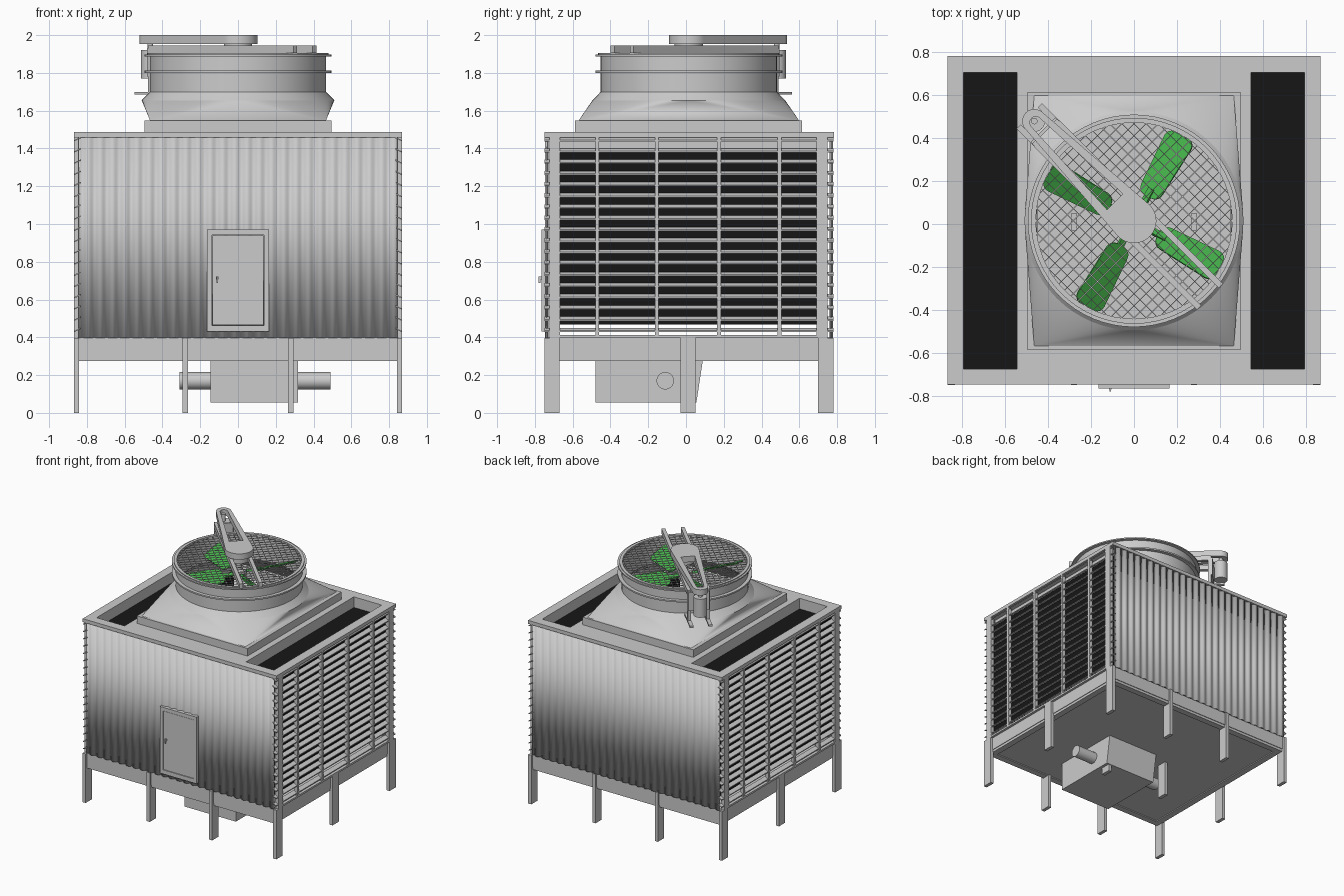
import bpy, bmesh, math
from mathutils import Matrix, Vector

if "Cube" in bpy.data.objects:
    bpy.data.objects.remove(bpy.data.objects["Cube"])

def material(name, col):
    m = bpy.data.materials.new(name)
    m.diffuse_color = (*col, 1)
    m.use_nodes = True
    m.node_tree.nodes["Principled BSDF"].inputs["Base Color"].default_value = m.diffuse_color
    return m

GREEN = material("green", (0.06, 0.45, 0.07))
BLACK = material("black", (0.008, 0.008, 0.008))
CY = 0.015  # fan axis offset in y
ARM = Matrix.Translation((0, CY, 0)) @ Matrix.Rotation(math.radians(135), 4, 'Z')

def finish(name, bm, mat=None, smooth=False):
    bmesh.ops.recalc_face_normals(bm, faces=bm.faces)
    me = bpy.data.meshes.new(name)
    bm.to_mesh(me)
    bm.free()
    ob = bpy.data.objects.new(name, me)
    bpy.context.collection.objects.link(ob)
    if mat:
        me.materials.append(mat)
    if smooth:
        bpy.context.view_layer.objects.active = ob
        bpy.ops.object.select_all(action='DESELECT')
        ob.select_set(True)
        bpy.ops.object.shade_smooth_by_angle(angle=math.radians(35))
    return ob

def add_box(bm, b, mtx=Matrix()):
    x0, x1, y0, y1, z0, z1 = b
    m = Matrix.Translation(((x0+x1)/2, (y0+y1)/2, (z0+z1)/2)) @ Matrix.Diagonal((x1-x0, y1-y0, z1-z0, 1))
    bmesh.ops.create_cube(bm, size=1, matrix=mtx @ m)

def boxes(name, items, mat=None, mtx=Matrix()):
    bm = bmesh.new()
    for b in items:
        add_box(bm, b, mtx)
    return finish(name, bm, mat)

def cylinder(name, r, z0, z1, mtx=Matrix(), mat=None, n=32):
    bm = bmesh.new()
    bmesh.ops.create_cone(bm, cap_ends=True, segments=n, radius1=r, radius2=r, depth=z1-z0,
                          matrix=mtx @ Matrix.Translation((0, 0, (z0+z1)/2)))
    return finish(name, bm, mat, True)

def prism(bm, pts, vec):
    f = bm.faces.new([bm.verts.new(p) for p in pts])
    ext = bmesh.ops.extrude_face_region(bm, geom=[f])
    bmesh.ops.translate(bm, vec=vec, verts=[v for v in ext['geom'] if isinstance(v, bmesh.types.BMVert)])

def frame(x0, x1, y0, y1, z0, z1, w):
    return [(x0, x1, y0, y0+w, z0, z1), (x0, x1, y1-w, y1, z0, z1),
            (x0, x0+w, y0+w, y1-w, z0, z1), (x1-w, x1, y0+w, y1-w, z0, z1)]

# Legs, base frame and basin floor
boxes("legs", [(x-.014, x+.014, y-.04, y+.04, 0, .397)
               for x in (-.855, -.28, .28, .855) for y in (-.71, .01, .74)])
boxes("base_beams", frame(-.85, .85, -.735, .765, .295, .40, .02) + frame(-.845, .845, -.73, .76, .275, .295, .05))
boxes("basin_floor", [(-.835, .835, -.72, .75, .283, .31)])

# Sump with sloped back and cross pipe
bm = bmesh.new()
prism(bm, [(-.145, -.48, .055), (-.145, .055, .055), (-.145, .09, .285), (-.145, -.48, .285)], (.462, 0, 0))
finish("sump", bm)
cylinder("sump_pipe", .046, -.31, .49,
         Matrix.Translation((0, -.11, .17)) @ Matrix.Rotation(math.pi/2, 4, 'Y'))

# Corrugated front and back walls
for name, y in (("front_wall", -.737), ("back_wall", .769)):
    bm = bmesh.new()
    n, per = 26, 8
    prev = None
    for i in range(n*per + 1):
        x = -.842 + 1.684*i/(n*per)
        yy = y + .007*math.sin(2*math.pi*i/per)
        cur = [bm.verts.new((x, yy, z)) for z in (.397, 1.465)]
        if prev:
            bm.faces.new((prev[0], cur[0], cur[1], prev[1]))
        prev = cur
    ob = finish(name, bm, None, True)
    s = ob.modifiers.new("thickness", 'SOLIDIFY')
    s.thickness, s.offset = .006, 0

# Louvred sides: slanted blades, posts, mullions and dark fill
for side, s in (("right", 1), ("left", -1)):
    bm = bmesh.new()
    for i in range(18):
        z = .428 + i*.0594
        prism(bm, [(s*.866, -.75, z), (s*.866, -.75, z+.007),
                   (s*.835, -.75, z+.022), (s*.835, -.75, z+.015)], (0, 1.53, 0))
    finish(side + "_louvre_blades", bm)
    lo, hi = sorted((s*.838, s*.869))
    boxes(side + "_posts", [(lo, hi, -.722, -.667, .397, 1.465), (lo, hi, .692, .75, .397, 1.465)]
          + [(lo, hi, y-.01, y+.01, .397, 1.465) for y in (-.47, -.155, .175, .495)]
          + [(lo, hi, -.72, .75, .397, .412)])
    lo, hi = sorted((s*.546, s*.825))
    boxes(side + "_fill", [(lo, hi, -.70, .73, .468, 1.40)], BLACK)
    a, b = sorted((s*.53, s*.545))
    c, d = sorted((s*.795, s*.81))
    boxes(side + "_opening_lining", [(a, b, -.69, .72, 1.39, 1.46), (c, d, -.69, .72, 1.39, 1.46),
                                     (a, d, -.69, -.675, 1.39, 1.46), (a, d, .705, .72, 1.39, 1.46)])

# Roof deck around the two intakes and the fan opening
boxes("roof_deck", [(-.869, .869, -.748, -.675, 1.458, 1.486), (-.869, .869, .705, .783, 1.458, 1.486)]
      + [(min(s*a, s*b), max(s*a, s*b), -.675, .705, 1.458, 1.486) for s in (1, -1) for a, b in ((.795, .869), (.45, .545))]
      + [(-.45, .45, -.675, -.54, 1.458, 1.486), (-.45, .45, .57, .705, 1.458, 1.486)])
boxes("fan_curb", frame(-.496, .496, -.587, .615, 1.486, 1.547, .045))

# Access door
boxes("door_frame", [(-.165, -.137, -.766, -.73, .43, .97), (.137, .165, -.766, -.73, .43, .97),
                     (-.137, .137, -.766, -.73, .43, .463), (-.137, .137, -.766, -.73, .942, .97)])
boxes("door_panel", [(-.134, .134, -.763, -.73, .466, .939)])
boxes("door_handle", [(-.116, -.104, -.772, -.76, .705, .722), (-.114, -.107, -.780, -.770, .688, .722)])

# Square to round hood
bm = bmesh.new()
N = 64
hx, y0, y1 = .465, -.57, .60
corners = [bm.verts.new(p) for p in ((hx, y1, 1.546), (-hx, y1, 1.546), (-hx, y0, 1.546), (hx, y0, 1.546))]
ring = [bm.verts.new((.51*math.cos(2*math.pi*i/N), CY+.51*math.sin(2*math.pi*i/N), 1.655)) for i in range(N)]
for i in range(N):
    bm.faces.new((corners[i*4//N], ring[i], ring[(i+1) % N]))
for q in range(4):
    bm.faces.new((corners[q-1], corners[q], ring[q*N//4]))
finish("hood", bm, None, True)

# Fan stack, lathed with its flanges
def lathe(name, profile, n=64):
    bm = bmesh.new()
    rings = [[bm.verts.new((r*math.cos(2*math.pi*i/n), CY+r*math.sin(2*math.pi*i/n), z)) for i in range(n)]
             for r, z in profile]
    for a, b in zip(rings, rings[1:] + rings[:1]):
        for i in range(n):
            bm.faces.new((a[i], a[(i+1) % n], b[(i+1) % n], b[i]))
    return finish(name, bm, None, True)

lathe("fan_stack", [(.51, 1.655), (.486, 1.679), (.467, 1.70), (.467, 1.80), (.495, 1.80), (.495, 1.812),
                    (.467, 1.812), (.467, 1.888), (.495, 1.888), (.495, 1.898), (.48, 1.898), (.48, 1.905),
                    (.457, 1.905), (.457, 1.70), (.50, 1.655)])

# Diamond wire guard
bm = bmesh.new()
for ang in (45, 135):
    m = Matrix.Translation((0, CY, 0)) @ Matrix.Rotation(math.radians(ang), 4, 'Z')
    for k in range(-11, 12):
        o = k*.04
        h = math.sqrt(.464**2 - o*o)
        add_box(bm, (-h, h, o-.002, o+.002, 1.896, 1.900), m)
finish("wire_guard", bm)

# Fan blades, hub and shaft
AX = Matrix.Translation((0, CY, 0))
bm = bmesh.new()
for k in range(4):
    m = (AX @ Matrix.Translation((0, 0, 1.80)) @ Matrix.Rotation(math.radians(61+90*k), 4, 'Z')
         @ Matrix.Rotation(math.radians(-32), 4, 'X'))
    outline = [(.13, -.062), (.455, -.085), (.455, .085), (.13, .062)]
    new = [bm.verts.new(m @ Vector((x, y, 0))) for x, y in outline]
    bm.faces.new(new)
    bmesh.ops.bevel(bm, geom=new, offset=.04, segments=4, affect='VERTICES', profile=.5)
    add_box(bm, (.04, .17, -.016, .016, -.008, .008), m)
ob = finish("fan_blades", bm, GREEN)
ob.modifiers.new("thickness", 'SOLIDIFY').thickness = .008
cylinder("fan_hub", .055, 1.77, 1.83, AX)
cylinder("fan_shaft", .02, 1.74, 1.96, AX)
cylinder("bearing_housing", .075, 1.905, 1.955, AX)

# Drive support beams (local +x runs to the motor)
boxes("support_beams", [(-.50, .575, s*.072-.014, s*.072+.014, 1.905, 1.945) for s in (1, -1)], None, ARM)

# Belt guard: hull of two circles with a slot
R, r, D = .104, .056, .657
a = math.acos((R-r)/D)
outer = [(R*math.cos(t), R*math.sin(t)) for t in [a+(2*math.pi-2*a)*i/32 for i in range(33)]]
outer += [(D+r*math.cos(t), r*math.sin(t)) for t in [-a+2*a*i/20 for i in range(21)]]
inner = [(.125, -.052), (.125, .052)] + [(D-.01+.028*math.sin(t), .028*math.cos(t)) for t in [math.pi*i/10 for i in range(11)]]
bm = bmesh.new()
edges = []
for loop in (outer, inner):
    vs = [bm.verts.new(ARM @ Vector((x, y, 1.953))) for x, y in loop]
    edges += [bm.edges.new((vs[i-1], vs[i])) for i in range(len(vs))]
bmesh.ops.triangle_fill(bm, edges=edges, use_beauty=True)
ext = bmesh.ops.extrude_face_region(bm, geom=bm.faces[:])
bmesh.ops.translate(bm, vec=(0, 0, .047), verts=[v for v in ext['geom'] if isinstance(v, bmesh.types.BMVert)])
finish("belt_guard", bm, None, True)

# Motor with mounting plates and feet
MOT = ARM @ Matrix.Translation((D, 0, 0))
cylinder("motor", .05, 1.77, 1.92, MOT)
cylinder("motor_shaft", .015, 1.90, 1.975, MOT)
boxes("motor_plate", [(.585, .60, -.08, .08, 1.78, 1.93)], None, ARM)
boxes("motor_bracket", [(.565, .59, s*.07-.012, s*.07+.012, 1.69, 1.945) for s in (1, -1)]
      + [(.46, .69, s*.07-.014, s*.07+.014, 1.685, 1.70) for s in (1, -1)], None, ARM)
